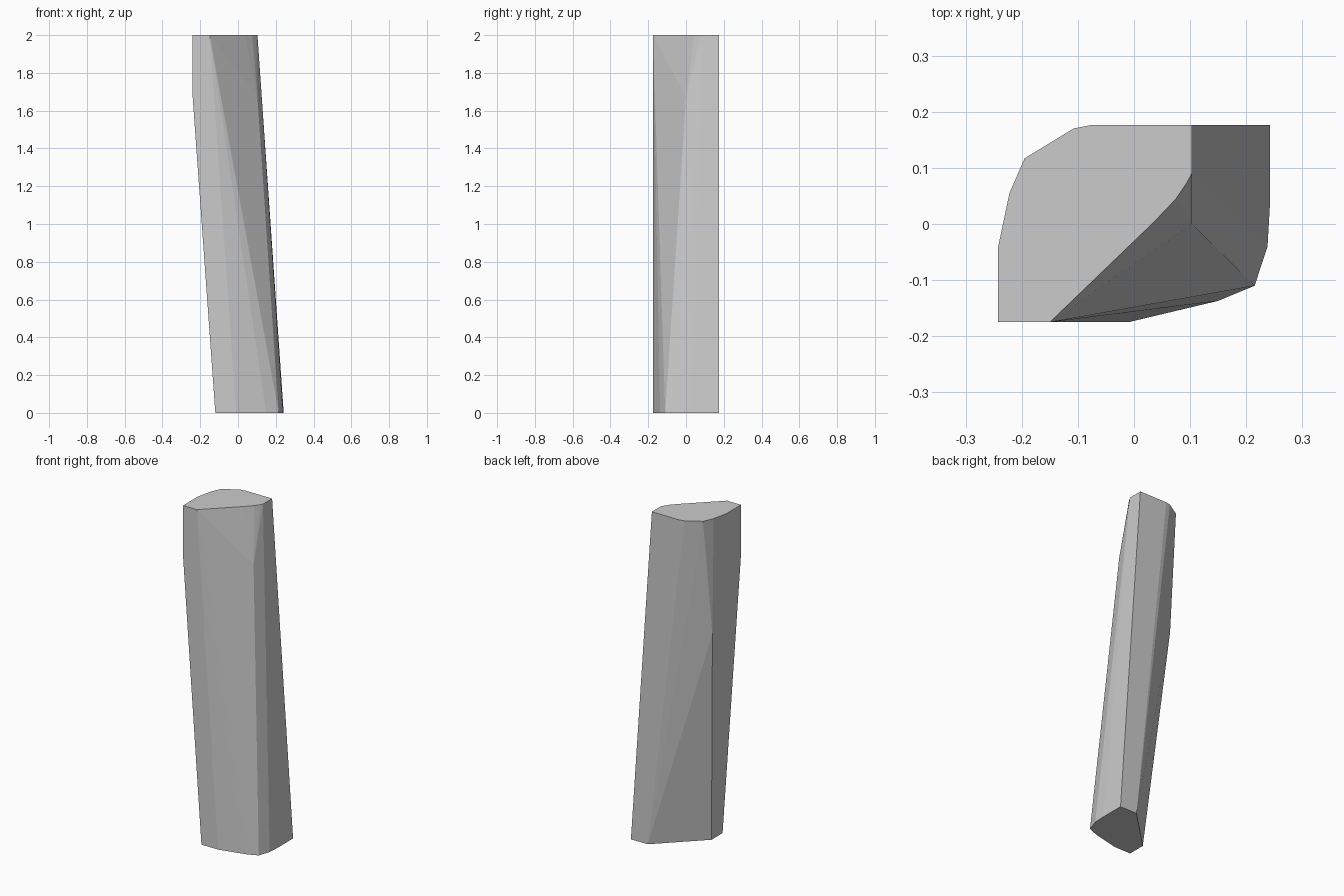
import bpy, bmesh

if "Cube" in bpy.data.objects:
    bpy.data.objects.remove(bpy.data.objects["Cube"])

# Outlines of the top and bottom ends, as (x, y)
top = [(-0.242, -0.175), (-0.242, -0.04), (-0.222, 0.055), (-0.195, 0.117),
       (-0.108, 0.17), (-0.078, 0.176), (0.103, 0.176), (0.103, 0.09),
       (0.095, 0.075), (0.075, 0.045), (0.035, 0.003), (-0.15, -0.175)]
bottom = [(0.242, 0.176), (0.242, 0.03), (0.238, -0.04), (0.215, -0.11),
          (0.15, -0.137), (-0.01, -0.175), (-0.12, -0.175), (-0.12, -0.07),
          (0.13, 0.176)]
# Corners where the side facets break between the ends
breaks = [(0.103, 0.0, 1.67), (-0.242, -0.175, 1.7), (-0.21, 0.05, 1.3)]

# Leaning faceted shard: convex skin over both ends
bm = bmesh.new()
for co in [(x, y, 2) for x, y in top] + [(x, y, 0) for x, y in bottom] + breaks:
    bm.verts.new(co)
bmesh.ops.convex_hull(bm, input=bm.verts[:])
loose = [v for v in bm.verts if not v.link_faces]
bmesh.ops.delete(bm, geom=loose, context='VERTS')
bmesh.ops.dissolve_limit(bm, angle_limit=0.005, verts=bm.verts[:], edges=bm.edges[:])
bmesh.ops.recalc_face_normals(bm, faces=bm.faces[:])

mesh = bpy.data.meshes.new("faceted_post")
bm.to_mesh(mesh)
bm.free()
post = bpy.data.objects.new("faceted_post", mesh)
bpy.context.collection.objects.link(post)
